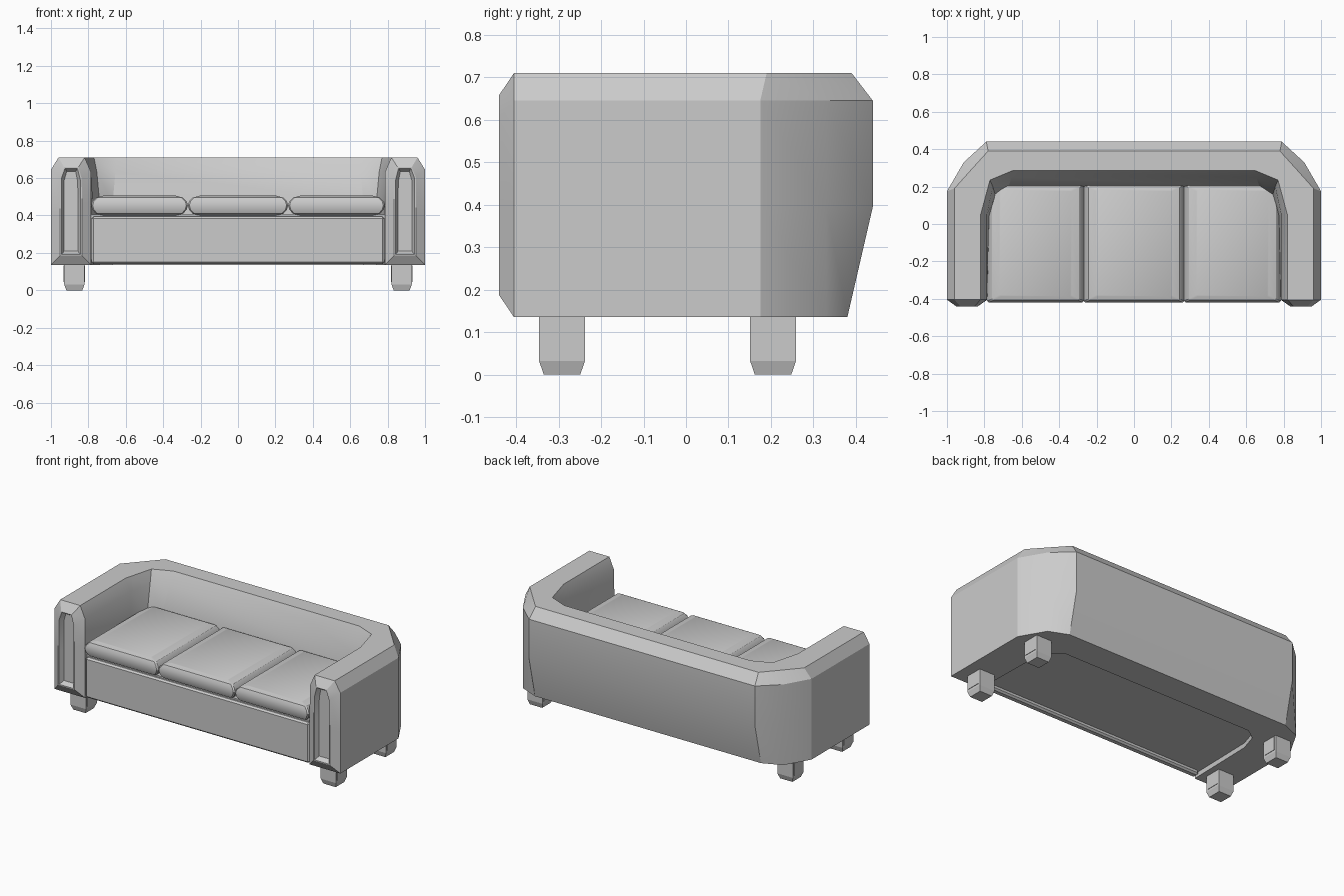
import bpy, bmesh
from mathutils import Vector

if "Cube" in bpy.data.objects:
    bpy.data.objects.remove(bpy.data.objects["Cube"])


def finish(name, bm, smooth=False):
    bmesh.ops.recalc_face_normals(bm, faces=bm.faces[:])
    mesh = bpy.data.meshes.new(name)
    bm.to_mesh(mesh)
    bm.free()
    ob = bpy.data.objects.new(name, mesh)
    bpy.context.scene.collection.objects.link(ob)
    if smooth:
        bpy.ops.object.select_all(action='DESELECT')
        ob.select_set(True)
        bpy.context.view_layer.objects.active = ob
        bpy.ops.object.shade_smooth_by_angle(angle=0.5)
    return ob


def loft(name, rings, smooth=False):
    """Skin a list of equal-length closed rings and cap both ends."""
    bm = bmesh.new()
    loops = [[bm.verts.new(p) for p in r] for r in rings]
    n = len(rings[0])
    for a, b in zip(loops, loops[1:]):
        for i in range(n):
            j = (i + 1) % n
            bm.faces.new((a[i], a[j], b[j], b[i]))
    bm.faces.new(loops[0])
    bm.faces.new(loops[-1])
    return finish(name, bm, smooth)


def box(name, lo, hi, bevel=0.0):
    bm = bmesh.new()
    bmesh.ops.create_cube(bm, size=1)
    lo, hi = Vector(lo), Vector(hi)
    for v in bm.verts:
        v.co = (lo + hi) / 2 + v.co * (hi - lo)
    if bevel:
        bmesh.ops.bevel(bm, geom=bm.edges[:], offset=bevel, segments=1, affect='EDGES')
    return finish(name, bm)


# Wraparound arms and back: cross-sections swept from left arm to right arm
def section(bottom, outer, top_out, top_in, inner, low):
    pts = zip((bottom, outer, outer, top_out, top_in, inner, low, low),
              (0.135, 0.395, 0.645, 0.71, 0.71, 0.635, 0.47, 0.135))
    return [(p[0], p[1], z) for p, z in pts]


f = -0.405
front = section((-1, f), (-1, f), (-.96, f), (-.82, f), (-.787, f), (-.785, f))
half = [
    front,
    section((-1, .175), (-1, .175), (-.96, .19), (-.82, .05), (-.787, .05), (-.775, .04)),
    section((-.91, .33), (-.91, .33), (-.875, .285), (-.77, .235), (-.755, .20), (-.74, .15)),
    section((-.79, .38), (-.79, .44), (-.78, .39), (-.65, .285), (-.655, .25), (-.67, .20)),
]


# Arm front: chamfered out to a rim, then sunk into a recessed panel
def arm_ring(kx, kz, y):
    return [(-.893 + (x + .893) * kx, y, .4225 + (z - .4225) * kz) for x, _, z in front]


half = [arm_ring(.34, .74, -.412), arm_ring(.38, .76, -.42),
        arm_ring(.47, .80, -.44), arm_ring(.54, .82, -.44)] + half
other = [[(-x, y, z) for x, y, z in r] for r in reversed(half)]
loft("arms_and_back", half + other, True)

# Seat deck and front board
box("seat_deck", (-.80, -.39, .165), (.80, .28, .405))
box("front_board", (-.782, -.41, .14), (.782, -.365, .395), .01)

# Three pillow-edged seat cushions
levels = [(.06, .40), (.025, .41), (.006, .432), (0, .455), (.006, .475), (.025, .495), (.065, .506)]
for k, (x0, x1) in enumerate([(-.785, -.268), (-.268, .268), (.268, .785)]):
    rings = []
    for d, z in levels:
        e = d * .5
        a, b, c, g = x0 + d, x1 - d, -.42 + e, .215 - e
        r = .008
        rings.append([(a + r, c, z), (b - r, c, z), (b, c + r, z), (b, g - r, z),
                      (b - r, g, z), (a + r, g, z), (a, g - r, z), (a, c + r, z)])
    loft("seat_cushion_%d" % (k + 1), rings, True)

# Four block legs with tapered feet and shallow side panels
for sx in (-1, 1):
    for cy, label in ((-.292, "front"), (.205, "back")):
        rings = []
        for h, z in ((.043, 0), (.054, .032), (.054, .15)):
            rings.append([(sx * .875 + i * h, cy + j * h, z)
                          for i, j in ((-1, -1), (1, -1), (1, 1), (-1, 1))])
        loft("%s_leg_%s" % (label, "left" if sx < 0 else "right"), rings)
        box("%s_leg_panel_%s" % (label, "left" if sx < 0 else "right"),
            (sx * .875 - .057, cy - .044, .045), (sx * .875 + .057, cy + .044, .132))
